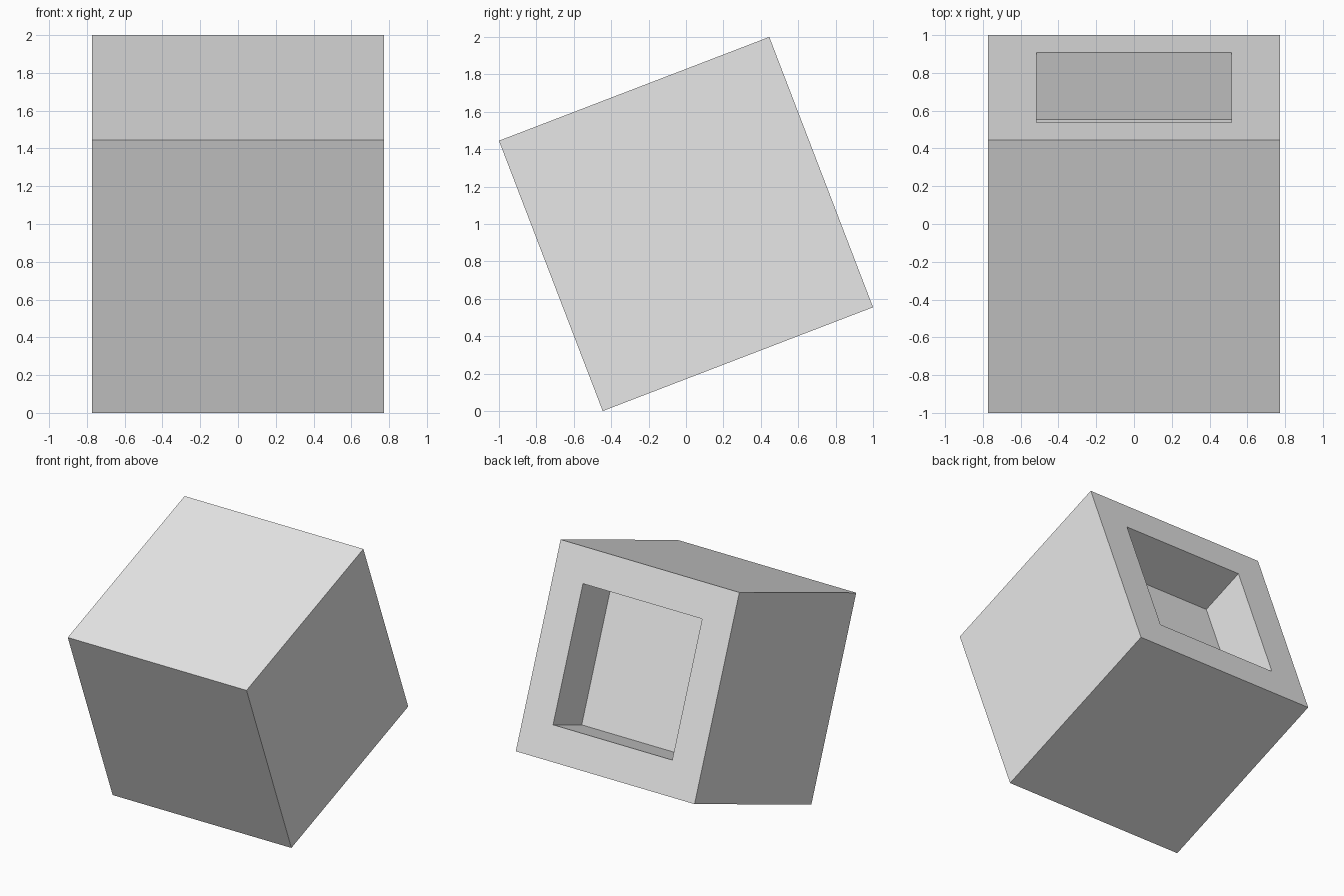
import bpy
import bmesh
from math import radians
from mathutils import Matrix, Vector

SIDE = 1.548        # cube edge
MARGIN = 0.258      # rim width around the recess
DEPTH = 0.38        # recess depth
TILT = radians(21)  # lean about the x axis

if "Cube" in bpy.data.objects:
    bpy.data.objects.remove(bpy.data.objects["Cube"], do_unlink=True)

# Plain grey material
grey = bpy.data.materials.new("light_grey")
grey.use_nodes = True
colour = (0.8, 0.8, 0.8, 1)
grey.diffuse_color = colour
grey.node_tree.nodes["Principled BSDF"].inputs["Base Color"].default_value = colour

# Cube body
bm = bmesh.new()
bmesh.ops.create_cube(bm, size=SIDE)
bm.normal_update()
back = max(bm.faces, key=lambda f: f.normal.y)

# Square recess in the back: inset a rim, then push the walls inward
bmesh.ops.inset_region(bm, faces=[back], thickness=MARGIN, use_even_offset=True)
bmesh.ops.inset_region(bm, faces=[back], thickness=0)
bmesh.ops.translate(bm, verts=list(back.verts), vec=Vector((0, -DEPTH, 0)))
bm.normal_update()

mesh = bpy.data.meshes.new("recessed_block")
bm.to_mesh(mesh)
bm.free()
mesh.materials.append(grey)

# Tip the block up onto its lower front edge
block = bpy.data.objects.new("recessed_block", mesh)
block.matrix_world = Matrix.Translation((0, 0, 1)) @ Matrix.Rotation(TILT, 4, "X")
bpy.context.collection.objects.link(block)
